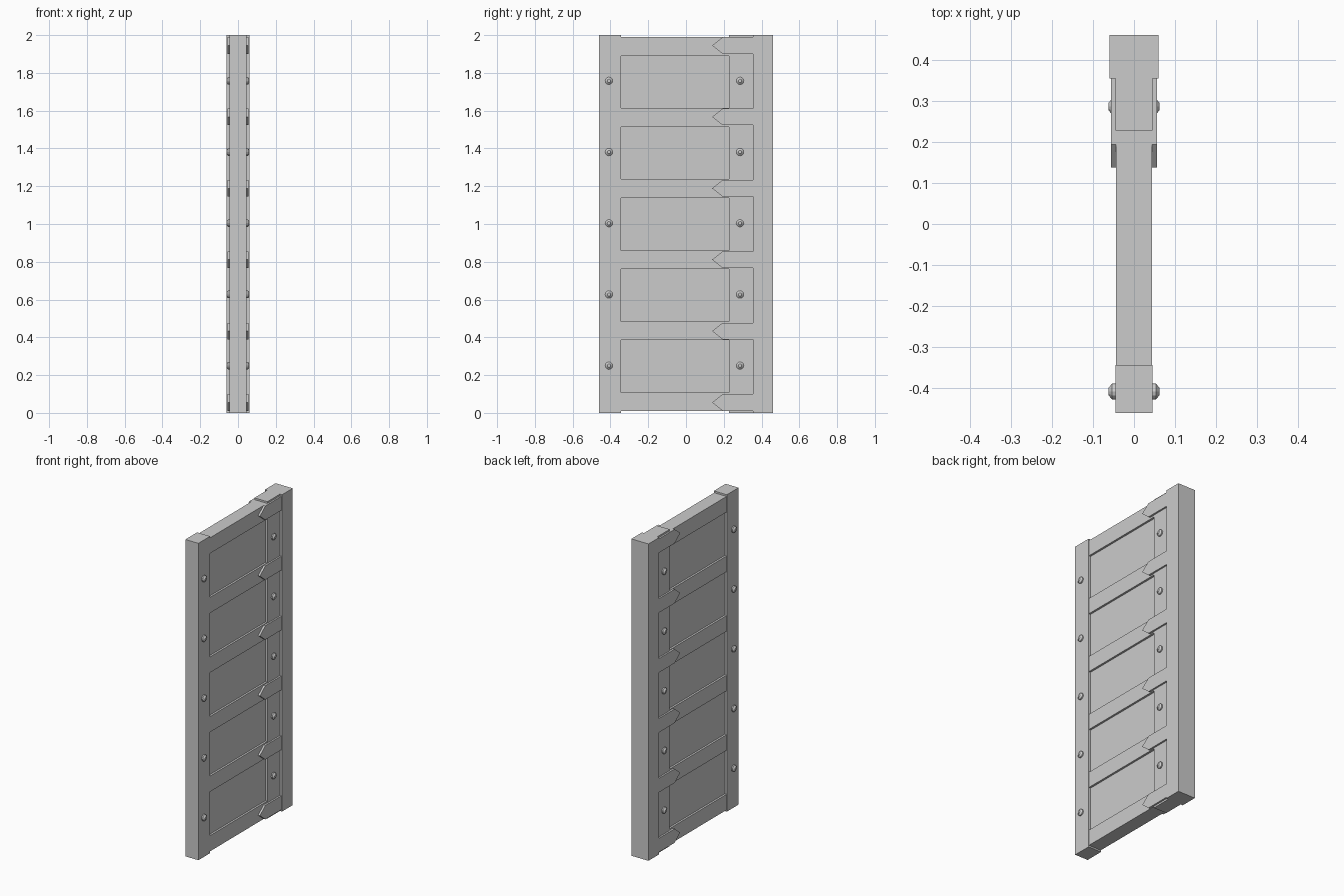
import bpy, bmesh, math
from mathutils import Matrix

if "Cube" in bpy.data.objects:
    bpy.data.objects.remove(bpy.data.objects["Cube"])

PITCH = 0.377


def finish(name, bm):
    bmesh.ops.recalc_face_normals(bm, faces=bm.faces)
    mesh = bpy.data.meshes.new(name)
    bm.to_mesh(mesh)
    bm.free()
    ob = bpy.data.objects.new(name, mesh)
    bpy.context.collection.objects.link(ob)
    return ob


def box(name, hx, y0, y1, z0, z1):
    bm = bmesh.new()
    bmesh.ops.create_cube(bm, size=1)
    for v in bm.verts:
        v.co.x *= 2 * hx
        v.co.y = y0 + (v.co.y + 0.5) * (y1 - y0)
        v.co.z = z0 + (v.co.z + 0.5) * (z1 - z0)
    return finish(name, bm)


def strap(name, zc, side):
    # arrow-ended plate on one face of the door
    h = 0.044
    profile = [(0.357, -h), (0.193, -h), (0.138, 0), (0.193, h), (0.357, h)]
    bm = bmesh.new()
    face = bm.faces.new([bm.verts.new((side * 0.04, y, zc + z)) for y, z in profile])
    ext = bmesh.ops.extrude_face_region(bm, geom=[face])
    for g in ext["geom"]:
        if isinstance(g, bmesh.types.BMVert):
            g.co.x = side * 0.056
    return finish(name, bm)


def rivet(name, y, z, side):
    # short shank with a tapered head
    bm = bmesh.new()
    for r1, r2, x0, x1 in [(0.02, 0.02, 0.042, 0.053), (0.02, 0.009, 0.053, 0.062)]:
        m = (Matrix.Translation((side * (x0 + x1) / 2, y, z))
             @ Matrix.Rotation(side * math.pi / 2, 4, 'Y'))
        bmesh.ops.create_cone(bm, cap_ends=True, segments=12, radius1=r1,
                              radius2=r2, depth=x1 - x0, matrix=m)
    return finish(name, bm)


# Uprights
box("latch_stile", 0.0455, -0.46, -0.343, 0, 2)
box("hinge_stile", 0.0455, 0.228, 0.357, 0, 2)
box("hinge_post", 0.06, 0.354, 0.46, 0, 2)

# Rails and hinge straps
for i in range(6):
    z0 = 0.01 + i * 0.376
    box(f"rail_{i}", 0.0435, -0.35, 0.24, z0, z0 + 0.099)
    for side in (-1, 1):
        strap(f"hinge_strap_{i}", 0.055 + i * 0.378, side)

# Recessed panels and rivets
for i in range(5):
    z0 = 0.109 + i * 0.376
    box(f"panel_{i}", 0.031, -0.35, 0.24, z0 - 0.01, z0 + 0.287)
    for side in (-1, 1):
        for y in (-0.408, 0.286):
            rivet(f"rivet_{i}", y, 0.25 + i * PITCH, side)
